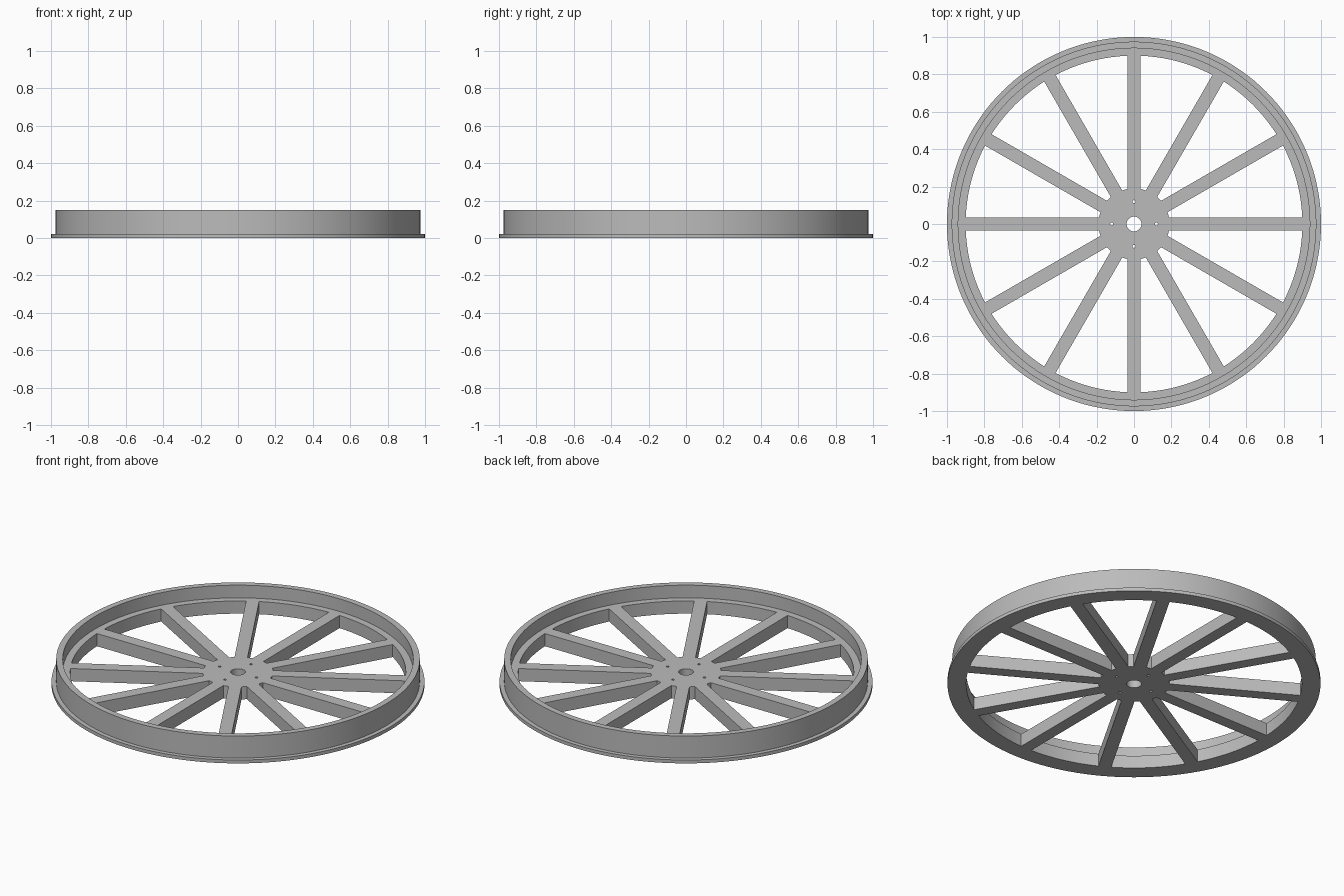
import bpy, bmesh
from math import cos, sin, pi, radians
from mathutils import Matrix, Vector

cube = bpy.data.objects.get("Cube")
if cube:
    bpy.data.objects.remove(cube, do_unlink=True)

WEB = 0.075          # thickness of hub, spokes and inner ledge
SPOKES = 12
HUB_R, RIM_R = 0.19, 0.90
SPOKE_W = 0.07

grey = bpy.data.materials.new("plain grey")
grey.use_nodes = True
colour = (0.5, 0.5, 0.5, 1)
grey.diffuse_color = colour
grey.node_tree.nodes["Principled BSDF"].inputs["Base Color"].default_value = colour


def finish(bm, name):
    """Turn a bmesh into a smooth shaded object with crisp edges."""
    bmesh.ops.recalc_face_normals(bm, faces=bm.faces[:])
    mesh = bpy.data.meshes.new(name)
    bm.to_mesh(mesh)
    bm.free()
    mesh.materials.append(grey)
    ob = bpy.data.objects.new(name, mesh)
    bpy.context.collection.objects.link(ob)
    bpy.ops.object.select_all(action='DESELECT')
    ob.select_set(True)
    bpy.context.view_layer.objects.active = ob
    bpy.ops.object.shade_smooth_by_angle(angle=radians(30))
    return ob


def circle(bm, x, y, r, n):
    """Add a closed loop of edges."""
    vs = [bm.verts.new((x + r * cos(2 * pi * i / n), y + r * sin(2 * pi * i / n), 0))
          for i in range(n)]
    return [bm.edges.new((vs[i], vs[(i + 1) % n])) for i in range(n)]


# Rim: flange, raised outer wall and inner ledge in one turned profile
profile = [(RIM_R, 0), (1, 0), (1, 0.02), (0.975, 0.02),
           (0.975, 0.15), (0.94, 0.15), (0.94, WEB), (RIM_R, WEB)]
bm = bmesh.new()
pv = [bm.verts.new((r, 0, z)) for r, z in profile]
edges = [bm.edges.new((pv[i], pv[(i + 1) % len(pv)])) for i in range(len(pv))]
bmesh.ops.spin(bm, geom=pv + edges, axis=(0, 0, 1), cent=(0, 0, 0),
               angle=2 * pi, steps=144, use_duplicate=False)
bmesh.ops.remove_doubles(bm, verts=bm.verts[:], dist=1e-4)
finish(bm, "rim")

# Hub: disc with an axle hole and four bolt holes
bm = bmesh.new()
loops = circle(bm, 0, 0, HUB_R, 72) + circle(bm, 0, 0, 0.04, 32)
for i in range(4):
    a = i * pi / 2
    loops += circle(bm, 0.12 * cos(a), 0.12 * sin(a), 0.008, 12)
bmesh.ops.triangle_fill(bm, edges=loops, use_beauty=True)
top = bmesh.ops.extrude_face_region(bm, geom=bm.faces[:])["geom"]
bmesh.ops.translate(bm, vec=(0, 0, WEB),
                    verts=[g for g in top if isinstance(g, bmesh.types.BMVert)])
finish(bm, "hub")

# Spokes: flat bars between hub and rim
inner = HUB_R - 0.005
for i in range(SPOKES):
    bm = bmesh.new()
    place = (Matrix.Rotation(2 * pi * i / SPOKES, 4, 'Z')
             @ Matrix.Translation(((inner + RIM_R) / 2, 0, WEB / 2))
             @ Matrix.Diagonal((RIM_R - inner, SPOKE_W, WEB, 1)))
    bmesh.ops.create_cube(bm, size=1, matrix=place)
    finish(bm, f"spoke_{i + 1}")
